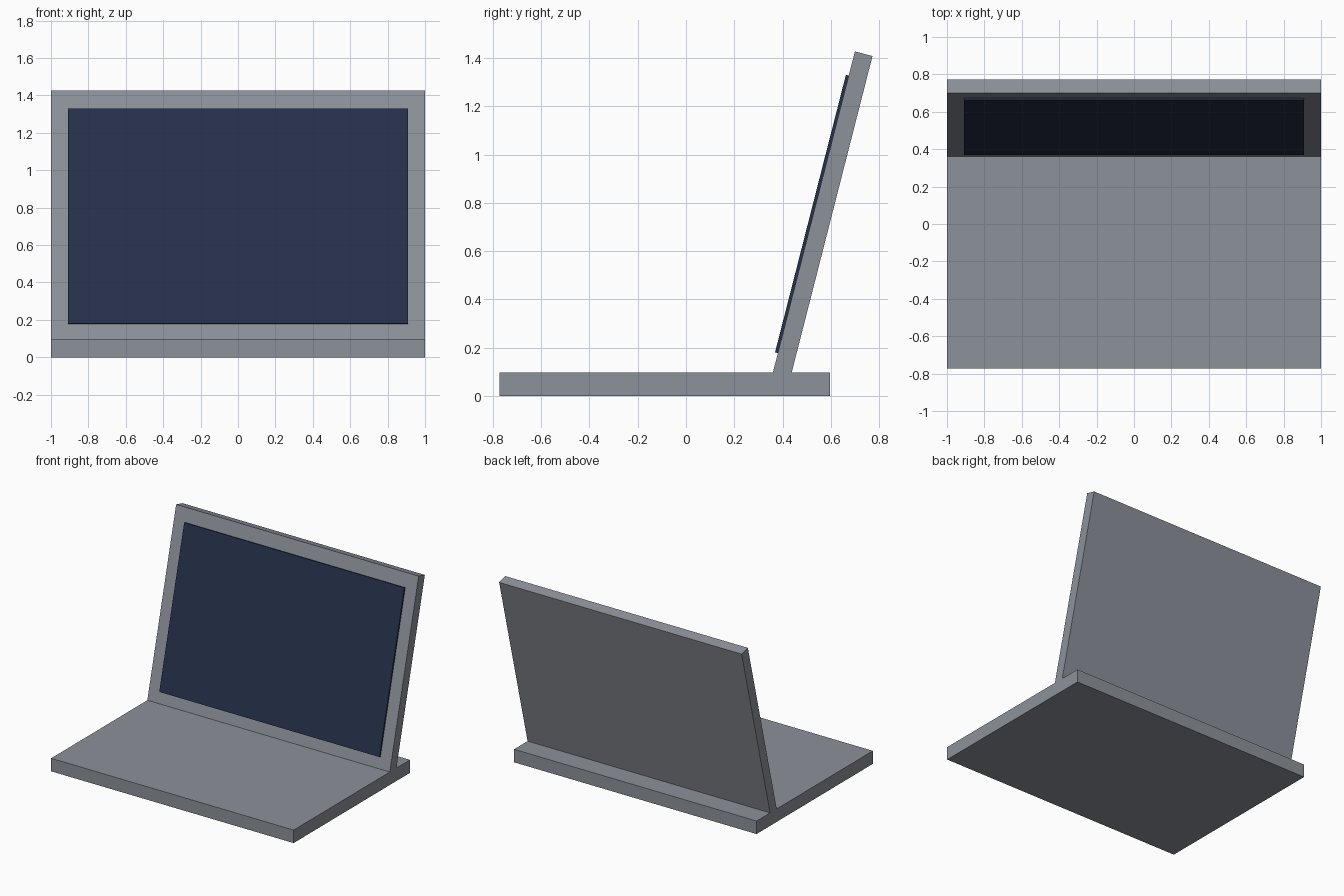
import bpy
from mathutils import Matrix, Vector

if "Cube" in bpy.data.objects:
    bpy.data.objects.remove(bpy.data.objects["Cube"])

TILT = 0.25  # lid lean in radians


def material(name, rgb):
    m = bpy.data.materials.new(name)
    m.diffuse_color = (*rgb, 1)
    m.use_nodes = True
    m.node_tree.nodes["Principled BSDF"].inputs["Base Color"].default_value = m.diffuse_color
    return m


def box(name, lo, hi, mat, matrix=Matrix()):
    """Box between two corners, placed by a matrix."""
    lo, hi = Vector(lo), Vector(hi)
    bpy.ops.mesh.primitive_cube_add(size=1)
    ob = bpy.context.object
    ob.name = name
    size = Matrix.Diagonal((*(hi - lo), 1))
    ob.data.transform(matrix @ Matrix.Translation((lo + hi) / 2) @ size)
    ob.data.materials.append(mat)
    return ob


grey = material("grey casing", (0.265, 0.283, 0.32))
navy = material("dark navy screen", (0.0195, 0.03, 0.068))

# Keyboard base slab
box("base", (-1, -0.773, 0), (1, 0.597, 0.097), grey)

# Lid frame: origin where its front face meets the top of the base
hinge = Matrix.Translation((0, 0.36, 0.097)) @ Matrix.Rotation(-TILT, 4, 'X')
box("lid", (-1, 0, -0.05), (1, 0.0755, 1.373), grey, hinge)

# Screen panel standing slightly proud of the lid
box("screen", (-0.908, -0.012, 0.083), (0.908, 0.01, 1.27), navy, hinge)
